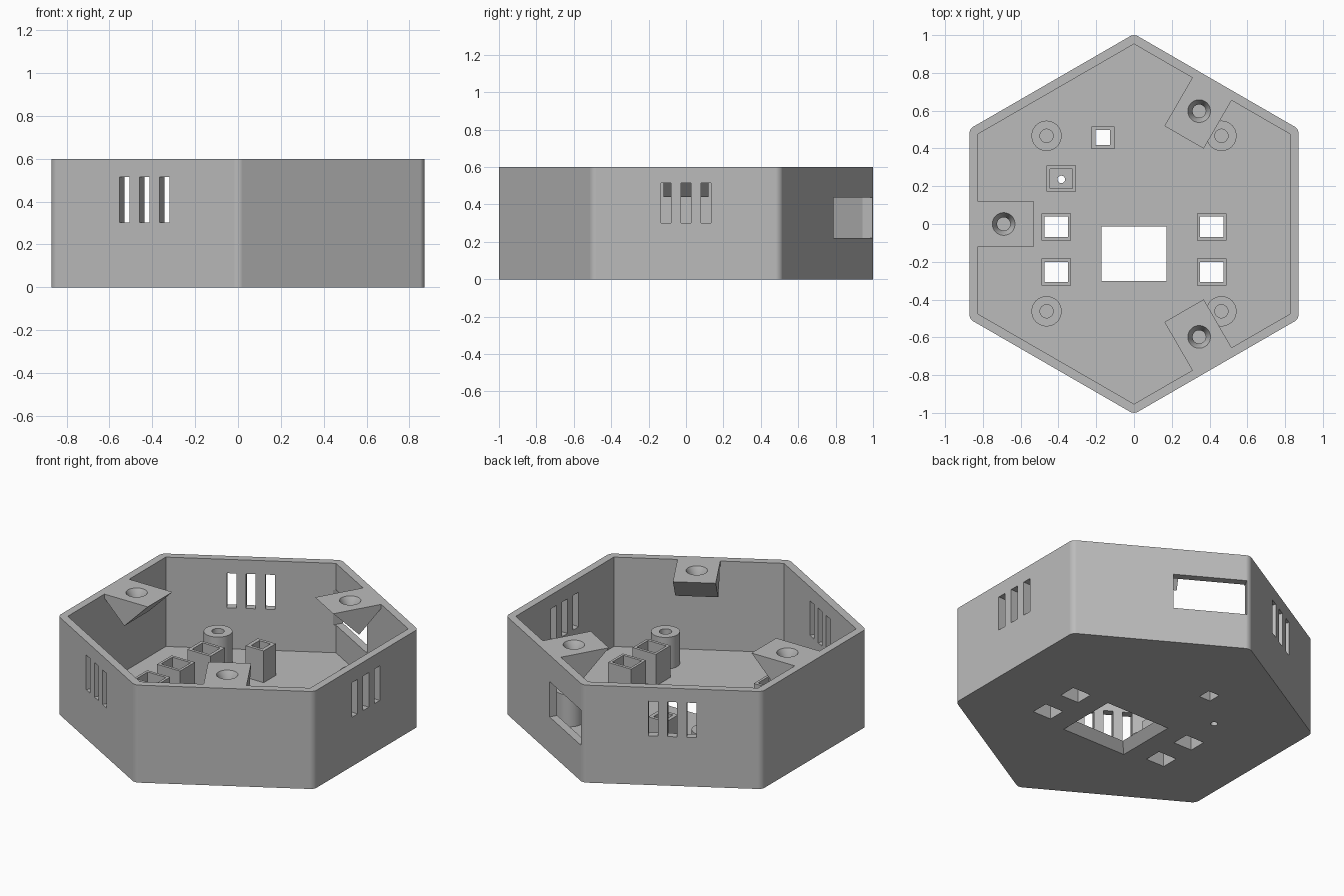
import bpy, bmesh, math
from mathutils import Matrix, Vector

if "Cube" in bpy.data.objects:
    bpy.data.objects.remove(bpy.data.objects["Cube"])

H, FLOOR = 0.6, 0.05            # overall height, floor thickness
APOTHEM, INNER = 0.8714, 0.825  # outside and inside of the walls
TUBE_TOP = 0.245

grey = bpy.data.materials.new("plain grey")
grey.use_nodes = True
grey.diffuse_color = (0.5, 0.5, 0.5, 1)
grey.node_tree.nodes["Principled BSDF"].inputs["Base Color"].default_value = (0.5, 0.5, 0.5, 1)


def make(name, bm, matrix=Matrix()):
    bmesh.ops.transform(bm, matrix=matrix, verts=bm.verts)
    bmesh.ops.recalc_face_normals(bm, faces=bm.faces)
    mesh = bpy.data.meshes.new(name)
    bm.to_mesh(mesh)
    bm.free()
    mesh.materials.append(grey)
    obj = bpy.data.objects.new(name, mesh)
    bpy.context.collection.objects.link(obj)
    return obj


def prism_mesh(outline, z0, z1):
    bm = bmesh.new()
    face = bm.faces.new([bm.verts.new((x, y, z0)) for x, y in outline])
    top = bmesh.ops.extrude_face_region(bm, geom=[face])["geom"]
    moved = [v for v in top if isinstance(v, bmesh.types.BMVert)]
    bmesh.ops.translate(bm, verts=moved, vec=(0, 0, z1 - z0))
    return bm


def rect(x, y, w, d):
    return [(x - w / 2, y - d / 2), (x + w / 2, y - d / 2),
            (x + w / 2, y + d / 2), (x - w / 2, y + d / 2)]


def hexagon(apothem):
    r = apothem / math.cos(math.pi / 6)
    return [(r * math.sin(k * math.pi / 3), r * math.cos(k * math.pi / 3)) for k in range(6)]


def cone(name, x, y, z0, z1, r0, r1, sides=48):
    bm = bmesh.new()
    bmesh.ops.create_cone(bm, cap_ends=True, segments=sides, radius1=r0, radius2=r1, depth=z1 - z0)
    return make(name, bm, Matrix.Translation((x, y, (z0 + z1) / 2)))


def activate(obj):
    bpy.ops.object.select_all(action='DESELECT')
    obj.select_set(True)
    bpy.context.view_layer.objects.active = obj


def cut(target, cutter):
    cutter.hide_render = True
    mod = target.modifiers.new("cut", 'BOOLEAN')
    mod.operation, mod.solver, mod.object = 'DIFFERENCE', 'EXACT', cutter
    activate(target)
    bpy.ops.object.modifier_apply(modifier=mod.name)
    bpy.data.objects.remove(cutter)


def smooth(obj):
    activate(obj)
    bpy.ops.object.shade_smooth_by_angle(angle=math.radians(30))
    mod = obj.modifiers.new("weighted normals", 'WEIGHTED_NORMAL')
    mod.keep_sharp = True


def turned(degrees):
    return Matrix.Rotation(math.radians(degrees), 4, 'Z')


# Hexagonal case with rounded upright corners
bm = prism_mesh(hexagon(APOTHEM), 0, H)
upright = [e for e in bm.edges if abs(e.verts[0].co.z - e.verts[1].co.z) > 0.1]
bmesh.ops.bevel(bm, geom=upright, offset=0.023, offset_type='OFFSET', segments=6,
                profile=0.5, affect='EDGES')
case = make("case", bm)
cut(case, make("cavity_cutter", prism_mesh(hexagon(INNER), FLOOR, H + 0.2)))

# Three vent slots in every other wall
for angle in (0, 120, 240):
    for k in (-1, 0, 1):
        slot = prism_mesh(rect(0.85, k * 0.108, 0.2, 0.054), 0.302, 0.515)
        cut(case, make("vent_cutter", slot, turned(angle)))

# Connector opening at the end of one wall
cut(case, make("port_cutter", prism_mesh(rect(0.94, 0.277, 0.32, 0.416), 0.22, 0.437), turned(60)))

# Display window, flared towards the underside
bm = prism_mesh(rect(0, -0.158, 0.3, 0.245), -0.01, FLOOR + 0.01)
for v in bm.verts:
    flare = 0.065 * (FLOOR - v.co.z) / FLOOR
    v.co.x += math.copysign(flare, v.co.x)
    v.co.y += math.copysign(flare, v.co.y + 0.158)
cut(case, make("window_cutter", bm))


# Square tubes on the floor, open through it
def tube(name, x, y, w, d, hole_w, hole_d, through=True):
    body = make(name, prism_mesh(rect(x, y, w, d), FLOOR, TUBE_TOP))
    hole = rect(x, y, hole_w, hole_d)
    cut(body, make("tube_cutter", prism_mesh(hole, FLOOR - 0.1, TUBE_TOP + 0.1)))
    if through:
        cut(case, make("floor_cutter", prism_mesh(hole, -0.1, FLOOR + 0.1)))


for side, sx in (("left", 1), ("right", -1)):
    for row, y in (("back", -0.015), ("front", -0.254)):
        tube(f"button_tube_{row}_{side}", sx * 0.412, y, 0.157, 0.143, 0.125, 0.108)
tube("sensor_tube", -0.165, 0.457, 0.122, 0.118, 0.076, 0.08)
tube("light_tube", -0.385, 0.24, 0.158, 0.138, 0.118, 0.102, through=False)
cut(case, cone("pinhole_cutter", -0.385, 0.236, -0.1, 0.2, 0.02, 0.02, 24))
smooth(case)

# Round standoffs with blind holes
for depth, y in (("back", 0.467), ("front", -0.462)):
    for side, x in (("left", 0.463), ("right", -0.463)):
        post = cone(f"standoff_{depth}_{side}", x, y, FLOOR, TUBE_TOP, 0.08, 0.08)
        cut(post, cone("post_cutter", x, y, FLOOR + 0.02, TUBE_TOP + 0.05, 0.035, 0.035))
        smooth(post)

# Wedge-shaped lid mounts, flush with the rim, with tapered screw holes
R_IN, R_TIP = 0.53, 0.69
DROP = R_TIP - R_IN
profile = [(R_IN, H), (R_TIP, H - DROP), (INNER, H - DROP + INNER - R_TIP), (INNER, H)]
for name, angle in (("right", 180), ("back_left", 60), ("front_left", -60)):
    # Stand the profile upright: its second axis becomes z
    upright_turn = turned(angle) @ Matrix.Rotation(math.pi / 2, 4, 'X')
    mount = make(f"lid_mount_{name}", prism_mesh(profile, -0.12, 0.12), upright_turn)
    x, y, _ = turned(angle) @ Vector((R_TIP, 0, 0))
    cut(mount, cone("screw_cutter", x, y, H - 0.05, H + 0.05, 0.035, 0.085))
    cut(mount, cone("screw_cutter", x, y, H - 0.1, H, 0.035, 0.035))
    smooth(mount)
